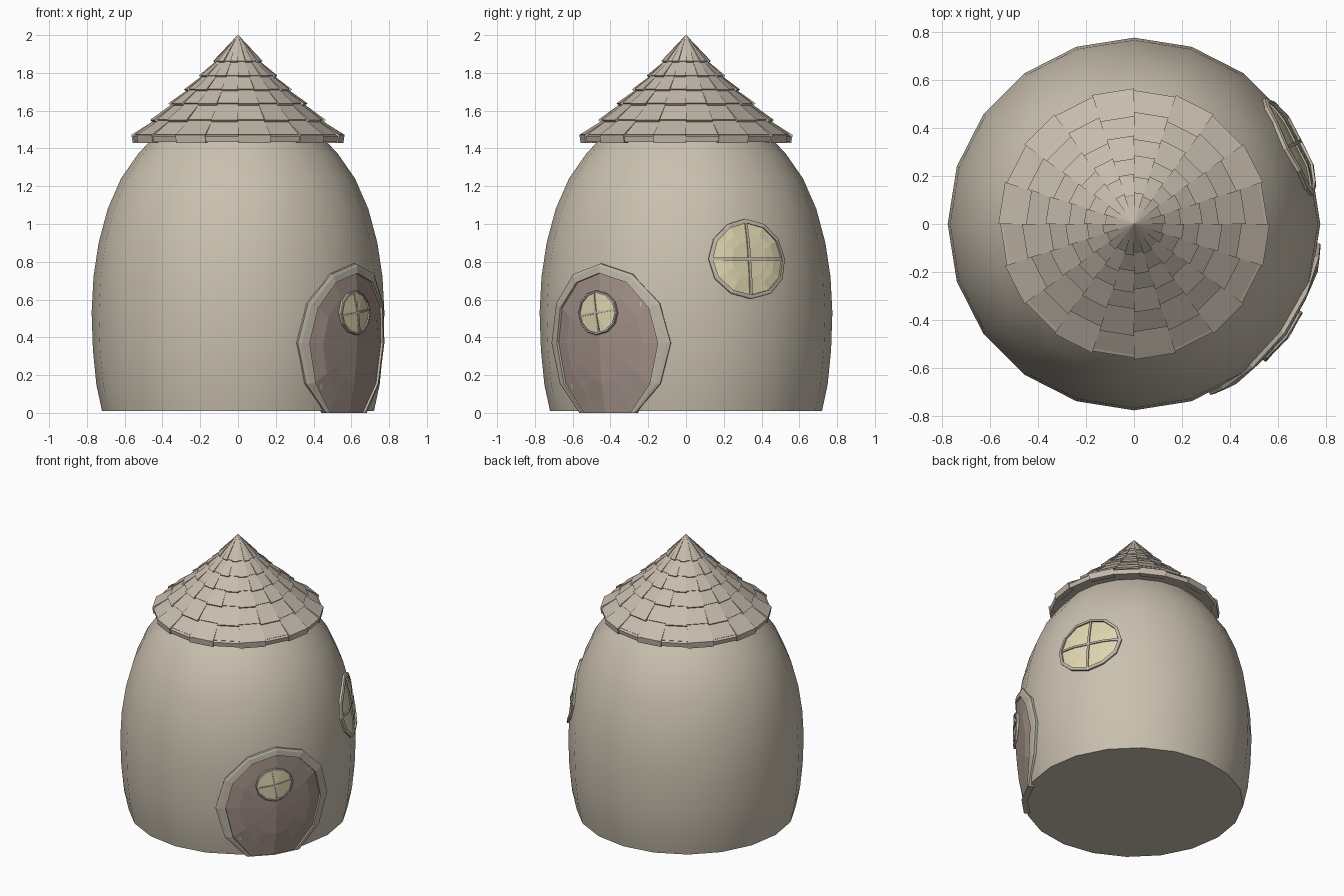
import bpy, bmesh, math
from math import sin, cos, radians, pi

cube = bpy.data.objects.get("Cube")
if cube:
    bpy.data.objects.remove(cube)

SIDES = 20
STEP = 2 * pi / SIDES


def material(name, rgb):
    m = bpy.data.materials.new(name)
    m.use_nodes = True
    m.diffuse_color = (*rgb, 1)
    m.node_tree.nodes["Principled BSDF"].inputs["Base Color"].default_value = (*rgb, 1)
    return m


WALL = material("warm stone wall", (0.59, 0.53, 0.43))
ROOF = material("pale roof tile", (0.57, 0.50, 0.42))
TRIM = material("stone trim", (0.52, 0.47, 0.39))
DOOR = material("brown door", (0.37, 0.285, 0.25))
GLASS = material("yellow glass", (0.74, 0.67, 0.43))


def finish(name, bm, mat, smooth=False, solid=True):
    bmesh.ops.remove_doubles(bm, verts=bm.verts, dist=0.0005)
    if solid:
        bmesh.ops.recalc_face_normals(bm, faces=bm.faces)
    me = bpy.data.meshes.new(name)
    bm.to_mesh(me)
    bm.free()
    me.materials.append(mat)
    ob = bpy.data.objects.new(name, me)
    bpy.context.collection.objects.link(ob)
    if smooth:
        bpy.ops.object.select_all(action="DESELECT")
        ob.select_set(True)
        bpy.context.view_layer.objects.active = ob
        bpy.ops.object.shade_smooth_by_angle(angle=radians(40))
    return ob


def polar(r, a, z):
    return (r * cos(a), r * sin(a), z)


def skin(bm, rings, closed_section=False):
    """Join rings of points into quads, each ring closed on itself."""
    rows = [[bm.verts.new(p) for p in ring] for ring in rings]
    pairs = list(zip(rows, rows[1:]))
    if closed_section:
        pairs.append((rows[-1], rows[0]))
    for low, high in pairs:
        n = len(low)
        for i in range(n):
            j = (i + 1) % n
            bm.faces.new((low[i], low[j], high[j], high[i]))
    return rows


def revolve(name, profile, mat, smooth=False):
    bm = bmesh.new()
    rows = skin(bm, [[polar(r, i * STEP, z) for i in range(SIDES)] for r, z in profile])
    bm.faces.new(rows[0][::-1])
    bm.faces.new(rows[-1])
    return finish(name, bm, mat, smooth)


# Rounded tower wall
BODY = [(0.72, 0.01), (0.75, 0.15), (0.768, 0.33), (0.775, 0.53), (0.765, 0.72),
        (0.738, 0.90), (0.69, 1.08), (0.62, 1.24), (0.53, 1.37), (0.41, 1.50)]
revolve("tower_wall", BODY, WALL, smooth=True)


def wall_radius(a, z):
    """Distance from the axis to the faceted wall."""
    z = min(max(z, BODY[0][1]), BODY[-1][1])
    for (r0, z0), (r1, z1) in zip(BODY, BODY[1:]):
        if z <= z1:
            r = r0 + (r1 - r0) * (z - z0) / (z1 - z0)
            break
    return r * cos(STEP / 2) / cos(a % STEP - STEP / 2)


def on_wall(angle, height, u, v, lift):
    """Wrap flat coordinates u, v onto the wall around a chosen spot."""
    a = radians(angle) + math.asin(u / 0.77)
    z = max(height + v, 0.0)
    return polar(wall_radius(a, z) + lift, a, z)


def wall_disc(name, angle, height, rings, mat, sides=12, closed=False):
    """Rings are (half width, height up, height down, lift)."""
    bm = bmesh.new()
    loops = []
    for w, up, down, lift in rings:
        loop = []
        for i in range(sides):
            t = 2 * pi * i / sides
            v = sin(t) * (up if sin(t) > 0 else down)
            loop.append(on_wall(angle, height, w * cos(t), v, lift))
        loops.append(loop)
    skin(bm, loops, closed)
    return finish(name, bm, mat, solid=closed)


def panel_rings(w, up, down, lift):
    return [(w * s, up * s, down * s, lift) for s in (1, 0.75, 0.5, 0.25, 0)]


def wall_bars(name, angle, height, w, h, turn, half, low, high):
    """Crossed glazing bars that follow the wall."""
    bm = bmesh.new()
    for t in (radians(turn), radians(turn) + pi / 2):
        loops = []
        for k in range(9):
            s = k / 4 - 1
            loop = []
            for side, lift in ((-1, low), (1, low), (1, high), (-1, high)):
                u = w * s * cos(t) - side * half * sin(t)
                v = h * s * sin(t) + side * half * cos(t)
                loop.append(on_wall(angle, height, u, v, lift))
            loops.append(loop)
        rows = skin(bm, loops)
        bm.faces.new(rows[0])
        bm.faces.new(rows[-1])
    return finish(name, bm, TRIM)


def round_window(name, angle, height, w, h, rim, turn, back, pane, front):
    iw, ih = w - rim, h - rim
    wall_disc(name + "_frame", angle, height,
              [(w, h, h, back), (w, h, h, front - 0.004),
               (w - rim * 0.3, h - rim * 0.3, h - rim * 0.3, front),
               (iw, ih, ih, front), (iw, ih, ih, back)], TRIM, closed=True)
    wall_disc(name + "_glass", angle, height, panel_rings(iw, ih, ih, pane), GLASS)
    wall_bars(name + "_bars", angle, height, iw, ih, turn, 0.25 * rim + 0.002,
              pane - 0.004, front - 0.003)


# Door, its arched surround and its little window
wall_disc("door_frame", -36, 0.37,
          [(0.385, 0.42, 0.43, -0.02), (0.385, 0.42, 0.43, 0.018),
           (0.365, 0.405, 0.43, 0.022), (0.325, 0.37, 0.43, 0.022),
           (0.325, 0.37, 0.43, -0.02)], TRIM, closed=True)
wall_disc("door_panel", -36, 0.37, panel_rings(0.327, 0.372, 0.43, 0.010), DOOR)
round_window("door_window", -37, 0.53, 0.126, 0.118, 0.012, 9, 0.005, 0.020, 0.028)

# Large side window
round_window("side_window", 26.5, 0.815, 0.23, 0.212, 0.022, 0, -0.02, 0.007, 0.018)

# Roof core with a flat underside
SLOPE = [(0.535, 1.472), (0.44, 1.55), (0.345, 1.638), (0.265, 1.712),
         (0.19, 1.785), (0.115, 1.862), (0.002, 2.0)]
revolve("roof_core", [(0.54, 1.436), (0.545, 1.46)] + SLOPE, ROOF)

# Overlapping roof tiles, alternately raised and lowered
bm = bmesh.new()
for row, ((r0, z0), (r1, z1)) in enumerate(zip(SLOPE, SLOPE[1:])):
    for i in range(SIDES):
        raised = (i + row) % 2
        lift = (0.013 if raised else 0.006) * (0.5 + r0)
        slip = (0.016 if raised else 0.004) * (0.4 + r0)
        ro, zo = r0 + slip, z0 - slip * 0.85
        section = [(r1, z1), (ro + lift, zo + lift), (ro - 0.004, zo - 0.004), (r1 - 0.001, z1 - 0.012)]
        ends = [[bm.verts.new(polar(max(r, 0.0005), (i + k) * STEP, z)) for r, z in section]
                for k in (0, 1)]
        for k in range(4):
            j = (k + 1) % 4
            bm.faces.new((ends[0][k], ends[0][j], ends[1][j], ends[1][k]))
        bm.faces.new(ends[0])
        bm.faces.new(ends[1][::-1])
bmesh.ops.recalc_face_normals(bm, faces=bm.faces)
me = bpy.data.meshes.new("roof_tiles")
bm.to_mesh(me)
bm.free()
me.materials.append(ROOF)
bpy.context.collection.objects.link(bpy.data.objects.new("roof_tiles", me))

# Eave blocks around the rim
bm = bmesh.new()
for i in range(SIDES):
    out = 0.008 * (i % 2)
    section = [(0.53, 1.478), (0.556 + out, 1.464 + out), (0.55 + out, 1.434 - out / 2), (0.52, 1.434 - out / 2)]
    ends = [[bm.verts.new(polar(r, (i + k) * STEP, z)) for r, z in section] for k in (0, 1)]
    for k in range(4):
        j = (k + 1) % 4
        bm.faces.new((ends[0][k], ends[0][j], ends[1][j], ends[1][k]))
    bm.faces.new(ends[0])
    bm.faces.new(ends[1][::-1])
finish("roof_eave", bm, ROOF)
